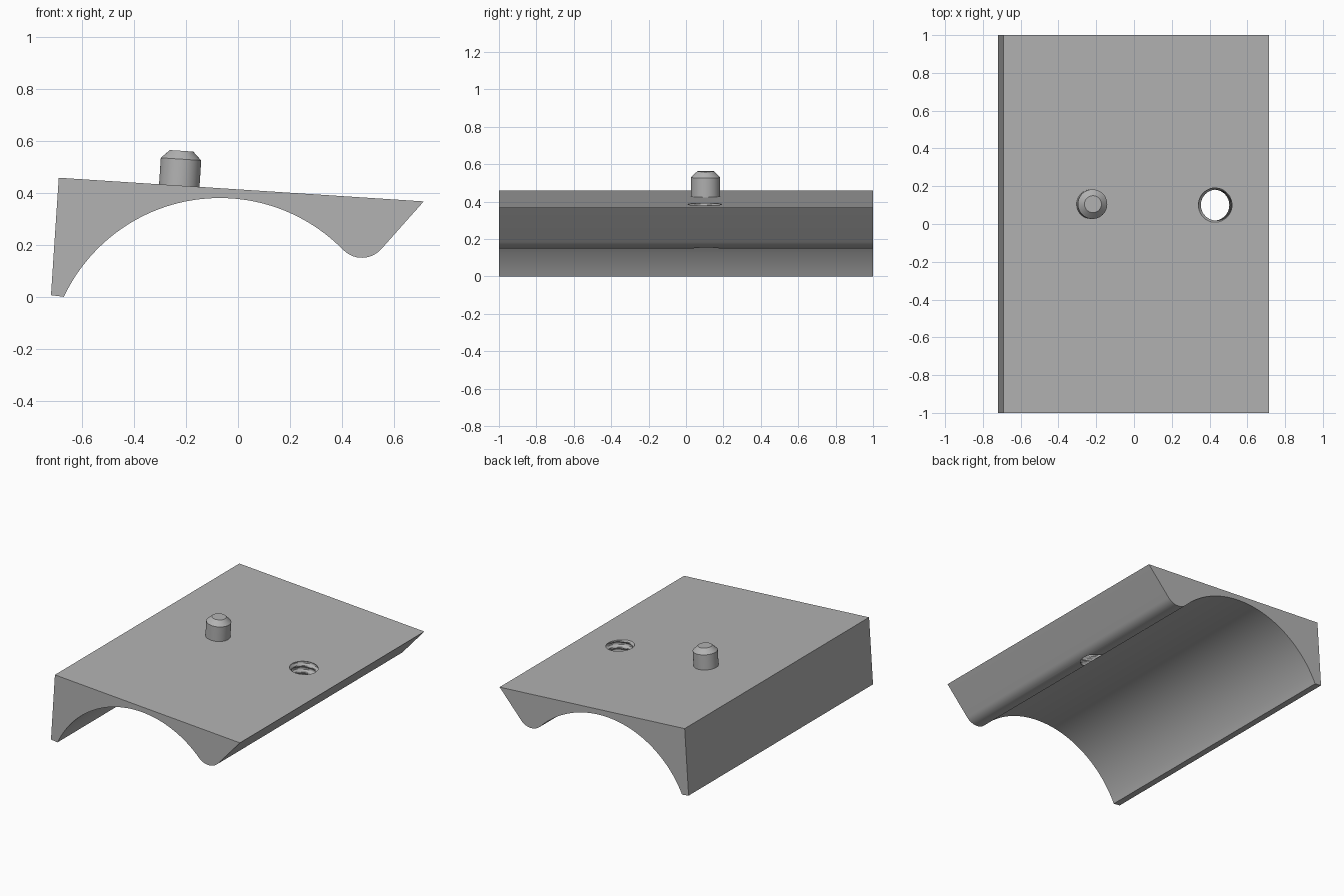
import bpy, bmesh, math
from mathutils import Vector, Matrix

cube = bpy.data.objects.get("Cube")
if cube:
    bpy.data.objects.remove(cube, do_unlink=True)

grey = bpy.data.materials.new("plain grey")
grey.use_nodes = True
grey.diffuse_color = (0.45, 0.45, 0.45, 1)
grey.node_tree.nodes["Principled BSDF"].inputs["Base Color"].default_value = grey.diffuse_color

TOP_LEFT, TOP_RIGHT = Vector((-0.69, 0, 0.458)), Vector((0.715, 0, 0.367))
slope = (TOP_RIGHT - TOP_LEFT).normalized()
tilt = math.atan2(-slope.z, slope.x)


def on_top(x, y):
    """Frame sitting on the sloping top face, its z along the face normal."""
    t = (x - TOP_LEFT.x) / (TOP_RIGHT.x - TOP_LEFT.x)
    p = TOP_LEFT.lerp(TOP_RIGHT, t)
    return Matrix.Translation((x, y, p.z)) @ Matrix.Rotation(tilt, 4, 'Y')


def make(name, bm):
    bmesh.ops.recalc_face_normals(bm, faces=bm.faces)
    mesh = bpy.data.meshes.new(name)
    bm.to_mesh(mesh)
    bm.free()
    mesh.materials.append(grey)
    obj = bpy.data.objects.new(name, mesh)
    bpy.context.collection.objects.link(obj)
    return obj


def activate(obj):
    bpy.ops.object.select_all(action='DESELECT')
    obj.select_set(True)
    bpy.context.view_layer.objects.active = obj


def arc(cx, cz, r, start, end, n):
    angles = [math.radians(start + (end - start) * i / n) for i in range(n + 1)]
    return [(cx + r * math.cos(a), cz + r * math.sin(a)) for a in angles]


def lathe(name, levels, radius, seg, matrix):
    """Closed round solid whose radius may vary with height and angle."""
    bm = bmesh.new()
    rings = []
    for k, z in enumerate(levels):
        ring = []
        for i in range(seg):
            a = math.tau * i / seg
            r = radius(k, z, a)
            ring.append(bm.verts.new((r * math.cos(a), r * math.sin(a), z)))
        rings.append(ring)
    for low, high in zip(rings, rings[1:]):
        for i in range(seg):
            j = (i + 1) % seg
            bm.faces.new((low[i], low[j], high[j], high[i]))
    bm.faces.new(rings[0])
    bm.faces.new(rings[-1])
    bm.transform(matrix)
    return make(name, bm)


# Plate: sloping top, arched underside, rounded rib, extruded along y
outline = [(-0.72, 0.006), (TOP_LEFT.x, TOP_LEFT.z), (TOP_RIGHT.x, TOP_RIGHT.z)]
outline += arc(0.477, 0.25, 0.1, 319, 225, 14)
outline += arc(-0.07, -0.284, 0.664, 45, 154.7, 56)[1:]
bm = bmesh.new()
end = bm.faces.new([bm.verts.new((x, -1, z)) for x, z in outline])
new = bmesh.ops.extrude_face_region(bm, geom=[end])["geom"]
bmesh.ops.translate(bm, vec=(0, 2, 0), verts=[v for v in new if isinstance(v, bmesh.types.BMVert)])
plate = make("arched_plate", bm)

# Threaded hole: helical cutter through the rib
PITCH = 0.044


def thread(k, z, a):
    phase = (z / PITCH - a / math.tau) % 1
    return 0.082 + 0.014 * min(1, max(0, 1.6 - abs(phase - 0.5) * 4))


levels = [-0.3 + 0.0055 * i for i in range(60)]
cutter = lathe("hole_cutter", levels, thread, 40, on_top(0.437, 0.1))
cutter.hide_render = True
mod = plate.modifiers.new("threaded hole", 'BOOLEAN')
mod.operation, mod.solver, mod.object = 'DIFFERENCE', 'EXACT', cutter
activate(plate)
bpy.ops.object.modifier_apply(modifier=mod.name)
bpy.data.objects.remove(cutter, do_unlink=True)

# Pin: short cylinder with a chamfered tip, square to the top face
pin_radii = [0.078, 0.078, 0.045]
pin = lathe("locating_pin", [-0.01, 0.102, 0.134], lambda k, z, a: pin_radii[k], 48,
            on_top(-0.226, 0.105))

for obj in (plate, pin):
    activate(obj)
    bpy.ops.object.shade_smooth_by_angle(angle=math.radians(30))
